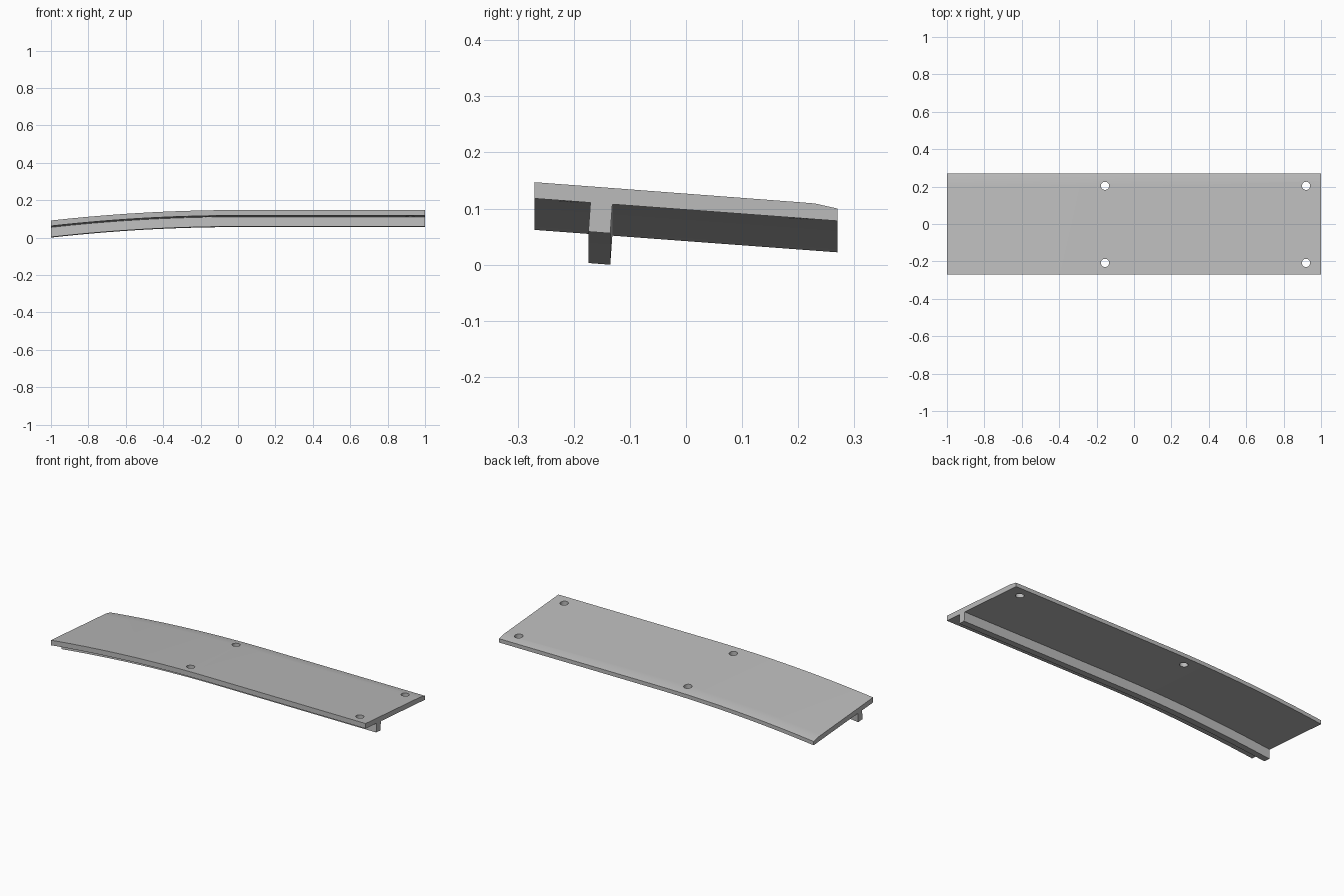
import bpy, bmesh, math

cube = bpy.data.objects.get("Cube")
if cube:
    bpy.data.objects.remove(cube, do_unlink=True)

grey = bpy.data.materials.new("light_grey")
grey.use_nodes = True
colour = (0.5, 0.5, 0.5, 1)
grey.diffuse_color = colour
grey.node_tree.nodes["Principled BSDF"].inputs["Base Color"].default_value = colour

SEGMENTS = 20
DROP = 0.056
# Stations along the length: straight on one half, bending down on the other
stations = [(-1 + i / SEGMENTS) for i in range(SEGMENTS + 1)] + [1.0]


def bend(x):
    return -DROP * min(x, 0) ** 2


def sweep(name, profile):
    """Sweep a closed y-z profile along the bent centre line."""
    bm = bmesh.new()
    rings = [[bm.verts.new((x, y, z + bend(x))) for y, z in profile] for x in stations]
    n = len(profile)
    for a, b in zip(rings, rings[1:]):
        for i in range(n):
            j = (i + 1) % n
            bm.faces.new((a[i], a[j], b[j], b[i]))
    bm.faces.new(rings[0])
    bm.faces.new(rings[-1])
    bmesh.ops.recalc_face_normals(bm, faces=bm.faces)
    mesh = bpy.data.meshes.new(name)
    bm.to_mesh(mesh)
    bm.free()
    mesh.materials.append(grey)
    obj = bpy.data.objects.new(name, mesh)
    bpy.context.collection.objects.link(obj)
    return obj


# Sloping plate with a shallow bevel along the back edge
plate = sweep("plate", [(-0.27, 0.118), (0.27, 0.078), (0.27, 0.1),
                        (0.23, 0.109), (0.2, 0.1115), (-0.27, 0.147)])
# Stiffening rib under the plate
rib = sweep("rib", [(-0.174, 0.059), (-0.135, 0.056), (-0.131, 0.111), (-0.17, 0.114)])

# Four screw holes
bm = bmesh.new()
for x in (-0.155, 0.92):
    for y in (-0.208, 0.204):
        made = bmesh.ops.create_cone(bm, cap_ends=True, segments=32, radius1=0.022,
                                     radius2=0.022, depth=0.4)
        bmesh.ops.translate(bm, verts=made["verts"], vec=(x, y, 0.1))
mesh = bpy.data.meshes.new("hole_cutter")
bm.to_mesh(mesh)
bm.free()
mesh.materials.append(grey)
cutter = bpy.data.objects.new("hole_cutter", mesh)
bpy.context.collection.objects.link(cutter)

cut = plate.modifiers.new("holes", "BOOLEAN")
cut.operation = "DIFFERENCE"
cut.solver = "EXACT"
cut.object = cutter
bpy.context.view_layer.objects.active = plate
bpy.ops.object.modifier_apply(modifier=cut.name)
bpy.data.objects.remove(cutter, do_unlink=True)

# Smooth shading along the bend, sharp at the corners
bpy.ops.object.select_all(action="DESELECT")
for obj in (plate, rib):
    obj.select_set(True)
bpy.ops.object.shade_smooth_by_angle(angle=math.radians(30))
